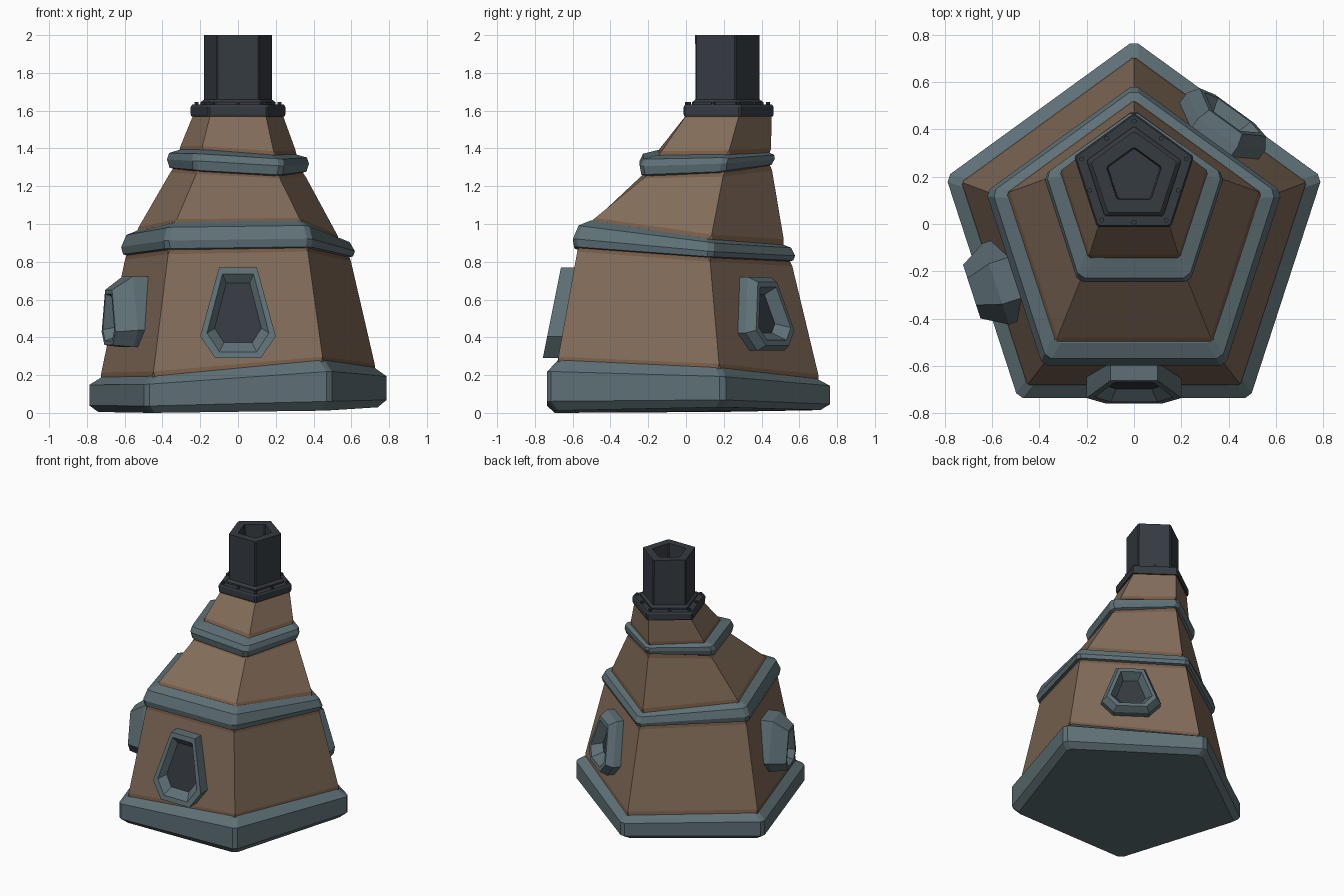
import bpy, bmesh, math
from mathutils import Vector

if "Cube" in bpy.data.objects:
    bpy.data.objects.remove(bpy.data.objects["Cube"])


def mat(name, rgb):
    m = bpy.data.materials.new(name)
    m.diffuse_color = (*rgb, 1)
    m.use_nodes = True
    m.node_tree.nodes["Principled BSDF"].inputs["Base Color"].default_value = m.diffuse_color
    return m


BROWN = mat("brown_plaster", (0.225, 0.150, 0.100))
RUST = mat("rust_edge", (0.185, 0.105, 0.062))
BLUE = mat("blue_grey_trim", (0.112, 0.163, 0.182))
DARK = mat("dark_metal", (0.036, 0.043, 0.053))
ANGLES = [math.radians(a) for a in (18, 90, 162, 234, 306)]


def loft(name, rings, mats, seg=None, bevel=0.0):
    """Skin a list of point rings, cap both ends, soften the lengthwise corners."""
    bm = bmesh.new()
    vs = [[bm.verts.new(p) for p in r] for r in rings]
    n = len(rings[0])
    corners = []
    for k in range(len(rings) - 1):
        for i in range(n):
            j = (i + 1) % n
            f = bm.faces.new((vs[k][i], vs[k][j], vs[k + 1][j], vs[k + 1][i]))
            f.material_index = seg[k] if seg else 0
            corners.append(bm.edges.get((vs[k][i], vs[k + 1][i])))
    bm.faces.new(vs[0][::-1]).material_index = seg[0] if seg else 0
    bm.faces.new(vs[-1]).material_index = seg[-1] if seg else 0
    if bevel:
        bmesh.ops.bevel(bm, geom=corners, offset=bevel, segments=1,
                        affect='EDGES', profile=0.5, material=-1)
    bmesh.ops.recalc_face_normals(bm, faces=bm.faces)
    me = bpy.data.meshes.new(name)
    bm.to_mesh(me)
    bm.free()
    for m in mats:
        me.materials.append(m)
    ob = bpy.data.objects.new(name, me)
    bpy.context.collection.objects.link(ob)
    return ob


def penta(r, cy, z):
    zs = z if isinstance(z, (tuple, list)) else [z] * 5
    return [Vector((r * math.cos(a), cy + r * math.sin(a), h)) for a, h in zip(ANGLES, zs)]


def mix(a, b, t):
    return [p + (q - p) * t for p, q in zip(a, b)]


# Corner heights of the crooked bands (right, back, left, front left, front right)
base_lo = (0.03, 0.015, 0.005, 0.0, 0.012)
base_hi = (0.24, 0.18, 0.19, 0.195, 0.28)
mid_lo = (0.82, 0.80, 0.83, 0.86, 0.87)
mid_hi = (0.92, 0.89, 0.965, 1.01, 1.02)
top_lo = (1.27, 1.31, 1.29, 1.275, 1.25)
top_hi = (1.37, 1.38, 1.395, 1.395, 1.365)


def zmix(a, b, t):
    return [p + (q - p) * t for p, q in zip(a, b)]


# Trim bands
def band(name, lo, hi, profile, bevel):
    loft(name, [penta(r, cy, zmix(lo, hi, t)) for t, r, cy in profile], [BLUE], bevel=bevel)


band("base_band", base_lo, base_hi,
     [(0, 0.785, -0.06), (0.18, 0.834, -0.06), (0.78, 0.834, -0.06), (1, 0.765, -0.06)], 0.02)
band("middle_band", mid_lo, mid_hi,
     [(0, 0.615, -0.065), (0.06, 0.646, -0.067), (0.35, 0.657, -0.067),
      (0.82, 0.628, -0.06), (1, 0.565, -0.045)], 0.02)
band("upper_band", top_lo, top_hi,
     [(0, 0.355, 0.09), (0.08, 0.388, 0.078), (0.5, 0.402, 0.08),
      (0.82, 0.39, 0.088), (1, 0.325, 0.12)], 0.02)


# Tapered wall sections, with a thin rusty edge beside each band
def wall(name, a, b, t0, t1, bevel=0.012):
    loft(name, [mix(a, b, t) for t in (0, t0, t1, 1)], [BROWN, RUST], [1, 0, 1], bevel)


wall("lower_wall", penta(0.768, -0.06, zmix(base_lo, base_hi, 0.95)),
     penta(0.622, -0.067, zmix(mid_lo, mid_hi, 0.1)), 0.05, 0.95)
wall("middle_wall", penta(0.568, -0.045, zmix(mid_lo, mid_hi, 0.95)),
     penta(0.36, 0.09, zmix(top_lo, top_hi, 0.1)), 0.08, 0.92)
wall("upper_wall", penta(0.33, 0.12, zmix(top_lo, top_hi, 0.95)),
     penta(0.248, 0.205, 1.58), 0.12, 0.93)

# Chimney collar and hollow pipe
CY = 0.203
loft("chimney_collar", [penta(0.262, CY, 1.57), penta(0.266, CY, 1.58),
                        penta(0.266, CY, 1.62), penta(0.258, CY, 1.632)], [DARK], bevel=0.008)
loft("chimney_pipe", [penta(0.21, CY, 1.62), penta(0.21, CY, 1.645), penta(0.19, CY, 1.66),
                      penta(0.19, CY, 2.0), penta(0.122, CY, 2.0), penta(0.115, CY, 1.72)],
     [DARK], bevel=0.006)

# Collar bolts at the corners and edge middles
for i in range(10):
    a = math.radians(18 + 36 * i)
    r = 0.231 if i % 2 == 0 else 0.196
    bpy.ops.mesh.primitive_cylinder_add(vertices=6, radius=0.011, depth=0.02, location=(
        r * math.cos(a), CY + r * math.sin(a), 1.637))
    bolt = bpy.context.object
    bolt.name = "collar_bolt"
    bolt.data.materials.append(DARK)

# Coffin-shaped windows: outer frame, rim, sloping reveal and dark pane
SHAPE = [(-0.5, 1), (-1, -0.52), (-0.6, -1), (0.6, -1), (1, -0.52), (0.5, 1)]


def window(name, angle, lateral, radius, z, w, h, tilt, steps):
    a = math.radians(angle)
    out = Vector((math.cos(a), math.sin(a), 0))
    side = Vector((-math.sin(a), math.cos(a), 0))
    up = Vector((0, 0, 1)) - out * tilt
    mid = out * radius + side * lateral + Vector((0, 0, z))
    rings = [[mid + side * (x * w * sx) + up * (y * h * sy + dz) + out * d for x, y in SHAPE]
             for sx, sy, dz, d in steps]
    ob = loft(name, rings, [BLUE, DARK])
    # the pane is the face that closes the inner end of the reveal
    last = [tuple(p) for p in rings[-1]]
    for f in ob.data.polygons:
        if all(min((ob.data.vertices[v].co - Vector(q)).length for q in last) < 1e-4
               for v in f.vertices):
            f.material_index = 1


window("front_window", 270, 0, 0.71, 0.53, 0.2, 0.24, 0.2,
       [(1, 1, 0, -0.11), (1, 1, 0, 0), (0.82, 0.86, 0, 0), (0.62, 0.66, 0, -0.045)])
window("back_right_window", 54, -0.06, 0.61, 0.525, 0.205, 0.195, 0.2,
       [(1, 1, 0, -0.15), (1, 1, 0, -0.05), (0.84, 0.86, 0, 0),
        (0.7, 0.72, 0, 0), (0.5, 0.52, 0, -0.07)])
window("left_window", 198, 0.06, 0.74, 0.535, 0.18, 0.187, 0,
       [(1, 1, 0, -0.22), (1, 1, 0, -0.106), (0.66, 0.78, -0.03, 0),
        (0.54, 0.66, -0.03, 0), (0.4, 0.5, -0.03, -0.08)])
